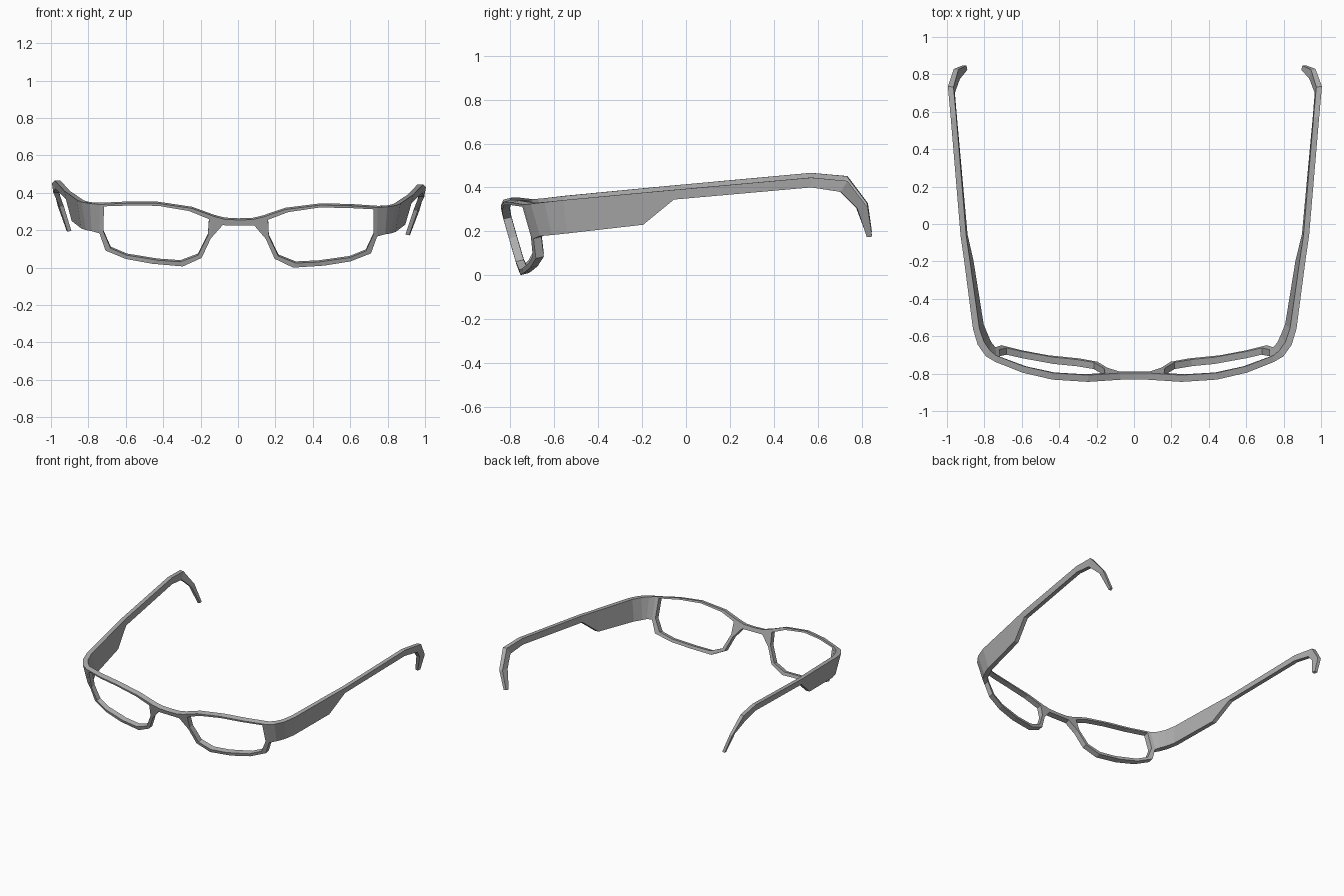
import bpy, bmesh
from mathutils import Matrix, Vector

if "Cube" in bpy.data.objects:
    bpy.data.objects.remove(bpy.data.objects["Cube"])

grey = bpy.data.materials.new("frame grey")
grey.diffuse_color = (0.42, 0.42, 0.42, 1)
grey.use_nodes = True
grey.node_tree.nodes["Principled BSDF"].inputs["Base Color"].default_value = grey.diffuse_color
ROLL = Matrix.Rotation(0.011, 4, 'Y')   # slight sideways tilt of the whole pair


def finish(bm, name):
    bmesh.ops.recalc_face_normals(bm, faces=bm.faces)
    bm.transform(ROLL)
    me = bpy.data.meshes.new(name)
    bm.to_mesh(me)
    bm.free()
    me.materials.append(grey)
    ob = bpy.data.objects.new(name, me)
    bpy.context.collection.objects.link(ob)
    return ob


def front(x, z):
    """Point on the wrapped, forward-leaning front surface."""
    return Vector((x, -0.853 + 0.28 * abs(x) ** 3 + 0.28 * (0.33 - z), z))


# Rim: pairs of outer (x, z) and inner (x, z) points around one lens
RIM = [
    ((.130, .272), (.158, .258)), ((.250, .314), (.265, .300)),
    ((.440, .340), (.430, .326)), ((.600, .338), (.580, .326)),
    ((.742, .330), (.720, .320)), ((.742, .175), (.722, .185)),
    ((.710, .084), (.682, .096)), ((.600, .040), (.595, .060)),
    ((.460, .016), (.430, .035)), ((.295, .0035), (.308, .028)),
    ((.195, .050), (.215, .064)), ((.147, .155), (.163, .170)),
]
# Bridge: top and bottom points from the centre out to the rim
BRIDGE = [((0, .255), (0, .226)), ((.075, .258), (.085, .226)),
          ((.130, .272), (.147, .155))]

bm = bmesh.new()
for s in (1, -1):
    def quad(*pts):
        bm.faces.new([bm.verts.new(front(s * x, z)) for x, z in pts])
    for i, (o, n) in enumerate(RIM):
        o2, n2 = RIM[(i + 1) % len(RIM)]
        if i < len(RIM) - 1:
            quad(o, o2, n2, n)
    # nose side of the rim, sharing its outer edge with the bridge
    quad(RIM[-1][0], RIM[0][0], RIM[0][1], RIM[-1][1])
    for (t, b), (t2, b2) in zip(BRIDGE, BRIDGE[1:]):
        quad(t, t2, b2, b)
bmesh.ops.remove_doubles(bm, verts=bm.verts, dist=0.0005)
bmesh.ops.recalc_face_normals(bm, faces=bm.faces)
# Thicken the front backwards, keeping the front faces
res = bmesh.ops.extrude_face_region(bm, geom=bm.faces[:], use_keep_orig=True)
bmesh.ops.translate(bm, vec=(0, .036, .009),
                    verts=[v for v in res["geom"] if isinstance(v, bmesh.types.BMVert)])
finish(bm, "front_frame")

# Temple: outer top point, outer bottom point, inward thickness
TEMPLE = [
    ((.742, -.739, .330), (.742, -.696, .175), (0, .036, .009)),
    ((.795, -.708, .334), (.785, -.665, .187), (-.020, .033, .006)),
    ((.840, -.645, .342), (.815, -.612, .192), (-.034, .015, .002)),
    ((.865, -.560, .352), (.840, -.540, .200), (-.034, .004, 0)),
    ((.912, -.200, .386), (.892, -.195, .240), (-.031, 0, 0)),
    ((.932, -.060, .399), (.924, -.055, .355), (-.030, 0, 0)),
    ((.985, .570, .456), (.981, .570, .411), (-.030, 0, 0)),
    ((1.00, .736, .441), (.992, .705, .391), (-.030, -.004, 0)),
    ((.967, .829, .318), (.958, .780, .316), (-.024, -.004, 0)),
    ((.918, .848, .186), (.913, .824, .183), (-.020, 0, .004)),
]
for s, side in ((1, "right"), (-1, "left")):
    bm = bmesh.new()
    rings = []
    for t, b, d in TEMPLE:
        t, b, d = Vector(t), Vector(b), Vector(d)
        rings.append([bm.verts.new((s * p.x, p.y, p.z)) for p in (t, b, b + d, t + d)])
    for r, q in zip(rings, rings[1:]):
        for k in range(4):
            j = (k + 1) % 4
            bm.faces.new((r[k], r[j], q[j], q[k]))
    bm.faces.new(rings[0])
    bm.faces.new(rings[-1])
    finish(bm, side + "_temple")
